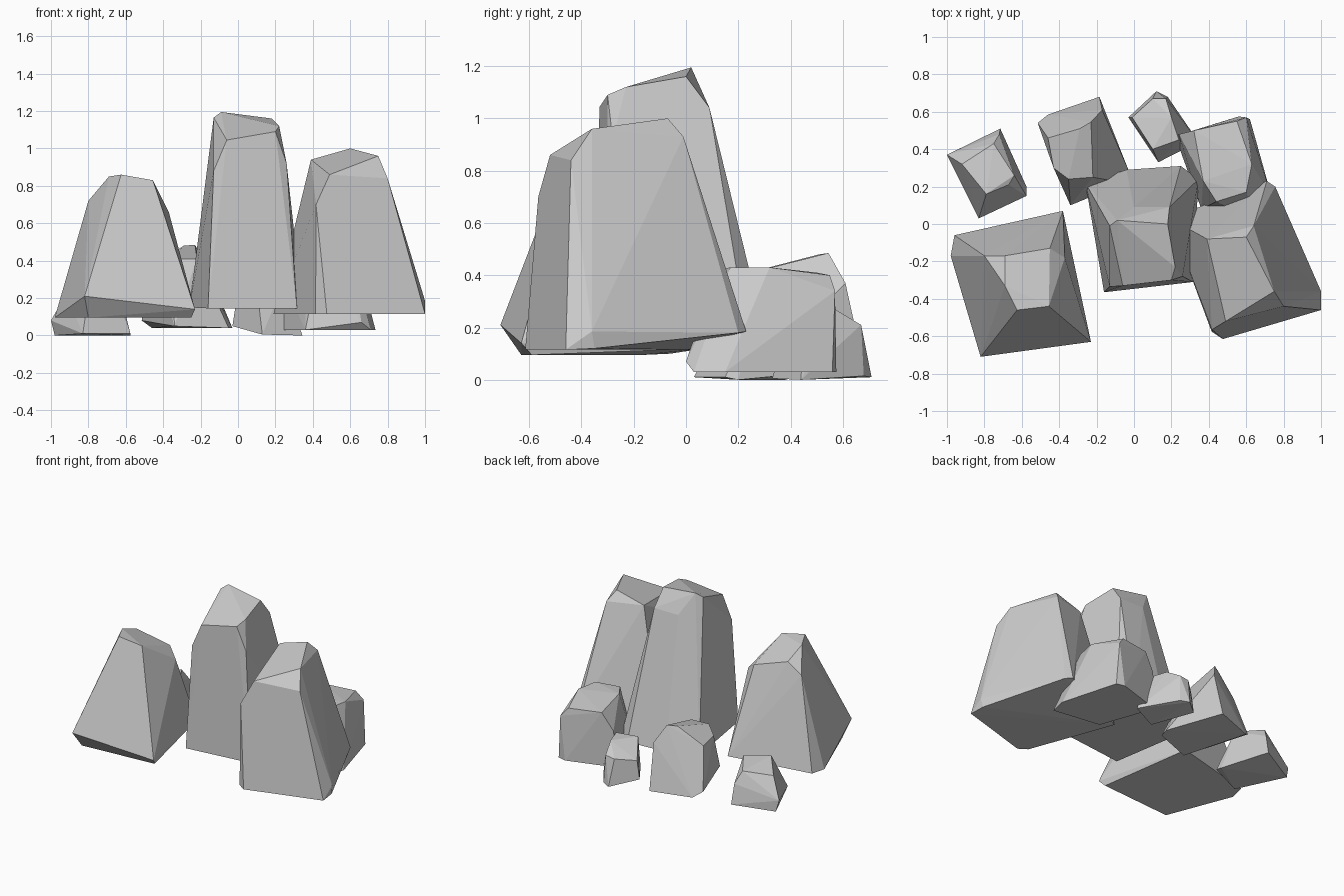
import bpy, bmesh, math


def rock(name, base, crown):
    """Faceted boulder: the hull stretched between a base outline and a crown outline."""
    bm = bmesh.new()
    for p in base + crown:
        bm.verts.new(p)
    res = bmesh.ops.convex_hull(bm, input=bm.verts)
    loose = {g for g in res["geom_interior"] + res["geom_unused"]
             if isinstance(g, bmesh.types.BMVert)}
    bmesh.ops.delete(bm, geom=list(loose), context="VERTS")
    # merge nearly coplanar triangles into broad facets
    bmesh.ops.dissolve_limit(bm, angle_limit=math.radians(3),
                             verts=bm.verts, edges=bm.edges)
    bmesh.ops.recalc_face_normals(bm, faces=bm.faces)
    mesh = bpy.data.meshes.new(name)
    bm.to_mesh(mesh)
    bm.free()
    bpy.context.collection.objects.link(bpy.data.objects.new(name, mesh))


# three tall front boulders
rock("left_boulder",
     [(-.98, -.17, .095), (-.96, -.06, .10), (-.38, .07, .12), (-.25, -.59, .095),
      (-.80, -.63, .095), (-.82, -.71, .21), (-.23, -.63, .14)],
     [(-.80, -.17, .72), (-.69, -.17, .79), (-.45, -.13, .72), (-.37, -.18, .66),
      (-.455, -.44, .83), (-.625, -.46, .86), (-.69, -.33, .85)])

rock("centre_boulder",
     [(-.26, .22, .15), (-.04, .29, .145), (.25, .31, .145), (.345, .24, .145),
      (.315, -.31, .145), (-.16, -.365, .145)],
     [(-.13, -.01, 1.165), (-.09, .02, 1.195), (.18, 0, 1.16), (.22, -.23, 1.12),
      (.20, -.30, 1.09), (-.06, -.33, 1.045), (-.13, -.335, .88),
      (.26, -.28, .92), (.19, .09, 1.04), (0, .09, 1.04)])

rock("right_boulder",
     [(.19, .03, .115), (.71, .23, .185), (.755, .20, .18), (.99, -.35, .12),
      (1.0, -.36, .185), (1.0, -.46, .115), (.475, -.615, .115), (.415, -.575, .115)],
     [(.39, -.08, .94), (.60, -.07, 1.0), (.64, -.01, .93), (.75, -.36, .96),
      (.80, -.44, .84), (.49, -.52, .86), (.417, -.565, .70)])

# four low rocks behind them
rock("back_right_rock",
     [(.22, .47, .03), (.56, .575, .03), (.62, .56, .03), (.735, .15, .03),
      (.71, .03, .03), (.66, .0, .07), (.36, .08, .03)],
     [(.24, .48, .29), (.32, .50, .41), (.55, .55, .40), (.60, .57, .34),
      (.63, .32, .43), (.60, .17, .43), (.44, .12, .42), (.37, .23, .43)])

rock("small_back_rock",
     [(-.03, .57, .05), (.12, .71, .01), (.18, .68, .015), (.345, .44, 0),
      (.13, .33, .005)],
     [(-.01, .57, .18), (.10, .67, .20), (.17, .67, .21), (.20, .57, .27),
      (.24, .45, .27), (.10, .40, .26)])

rock("back_left_rock",
     [(-.515, .54, .08), (-.46, .585, .04), (-.185, .68, .05), (-.03, .29, .04),
      (-.05, .22, .04), (-.34, .10, .05)],
     [(-.23, .545, .485), (-.29, .51, .48), (-.46, .46, .365), (-.43, .30, .37),
      (-.35, .24, .41), (-.22, .25, .41), (-.17, .61, .37)])

rock("far_left_rock",
     [(-1.0, .37, .08), (-.98, .38, 0), (-.715, .51, .03), (-.575, .20, 0),
      (-.575, .15, .01), (-.83, .03, .01)],
     [(-.92, .32, .22), (-.75, .43, .25), (-.72, .48, .17), (-.64, .26, .27),
      (-.67, .21, .26), (-.79, .16, .27)])
